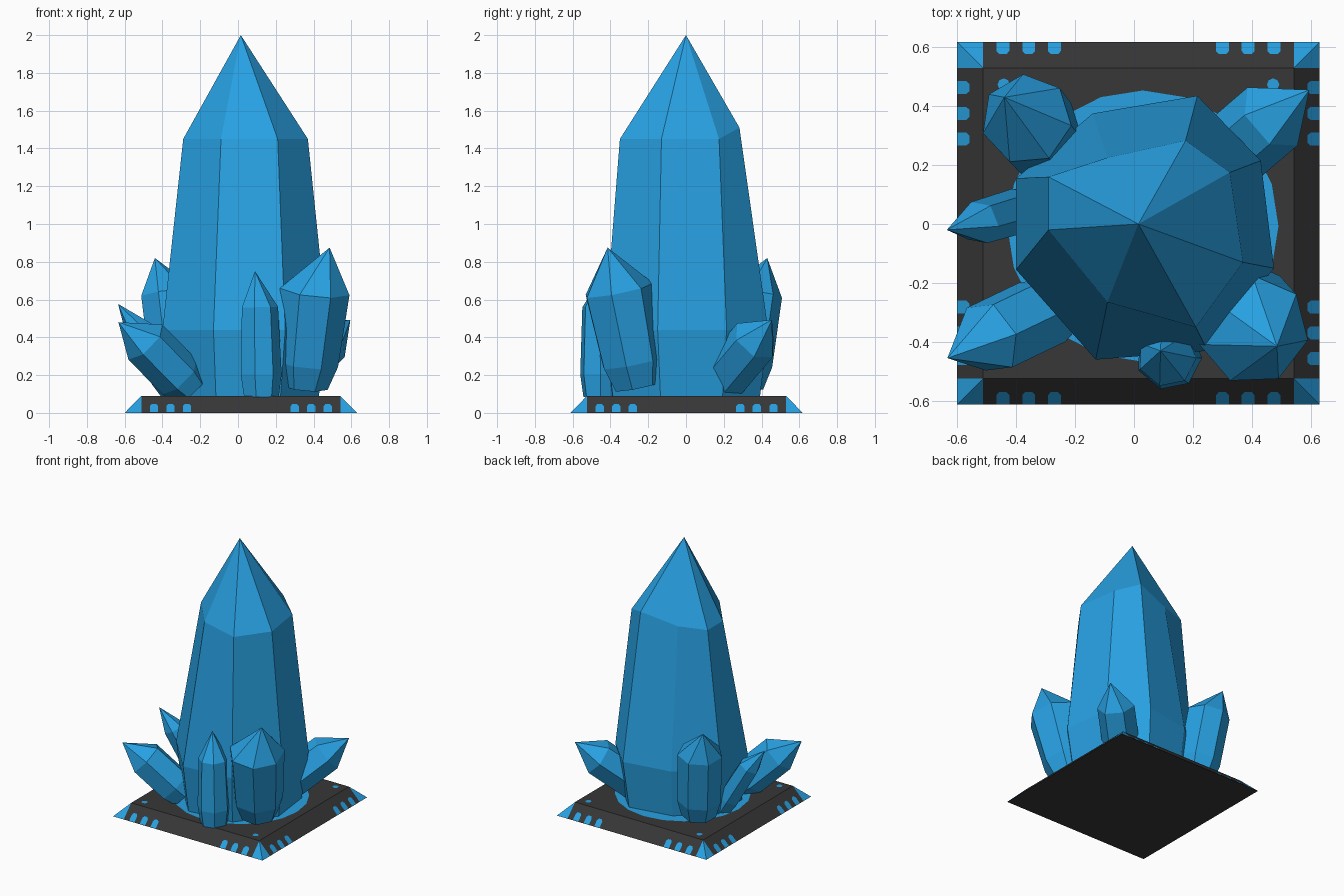
import bpy, bmesh, math
from mathutils import Vector, Matrix

if "Cube" in bpy.data.objects:
    bpy.data.objects.remove(bpy.data.objects["Cube"])


def material(name, rgb):
    m = bpy.data.materials.new(name)
    m.diffuse_color = (*rgb, 1)
    m.use_nodes = True
    m.node_tree.nodes["Principled BSDF"].inputs["Base Color"].default_value = m.diffuse_color
    return m


BLUE = material("crystal_blue", (0.021, 0.355, 0.76))
GREY = material("dark_stone", (0.038, 0.038, 0.038))


def finish(name, bm, mats, fix_normals=True):
    if fix_normals:
        bmesh.ops.recalc_face_normals(bm, faces=bm.faces[:])
    me = bpy.data.meshes.new(name)
    bm.to_mesh(me)
    bm.free()
    for m in mats:
        me.materials.append(m)
    ob = bpy.data.objects.new(name, me)
    bpy.context.collection.objects.link(ob)
    return ob


def loft(name, rings, tip):
    """Close a stack of rings with a flat bottom and a pointed top."""
    bm = bmesh.new()
    vs = [[bm.verts.new(p) for p in r] for r in rings]
    n = len(vs[0])
    bm.faces.new(vs[0])
    for a, b in zip(vs, vs[1:]):
        for i in range(n):
            j = (i + 1) % n
            bm.faces.new((a[i], a[j], b[j], b[i]))
    top = bm.verts.new(tip)
    for i in range(n):
        bm.faces.new((vs[-1][i], vs[-1][(i + 1) % n], top))
    return finish(name, bm, [BLUE])


def crystal(name, base, base_r, shoulder, shoulder_r, tip, sides=7, phase=0.0):
    base, shoulder = Vector(base), Vector(shoulder)
    q = (shoulder - base).to_track_quat('Z', 'Y')

    def ring(c, r):
        return [c + q @ Vector((r * math.cos(a), r * math.sin(a), 0))
                for a in (phase + math.tau * i / sides for i in range(sides))]
    belly = base.lerp(shoulder, 0.25)
    belly_r = base_r * 0.65 + shoulder_r * 0.35
    return loft(name, [ring(base, base_r * 0.8), ring(belly, belly_r),
                       ring(shoulder, shoulder_r)], tip)


# Main crystal: irregular eight-sided shaft
shoulder = [(0.175, 0.283, 1.51), (0.325, 0.175, 1.45), (0.37, -0.13, 1.45),
            (0.21, -0.35, 1.45), (-0.09, -0.265, 1.45), (-0.29, -0.02, 1.45),
            (-0.29, 0.16, 1.45), (-0.09, 0.225, 1.45)]
waist = [(0.215, 0.435), (0.43, 0.215), (0.475, -0.15), (0.25, -0.43),
         (-0.13, -0.46), (-0.4, -0.155), (-0.4, 0.155), (-0.14, 0.375)]
loft("main_crystal", [[(x * 0.9, y * 0.9, 0.085) for x, y in waist],
                      [(x, y, 0.44) for x, y in waist], shoulder],
     (0.015, 0, 2.0))

# Small crystals around the shaft
crystal("front_right_crystal", (0.35, -0.26, 0.14), 0.16,
        (0.405, -0.36, 0.65), 0.19, (0.485, -0.415, 0.875), 7, 0.2)
crystal("front_crystal", (0.12, -0.45, 0.085), 0.12,
        (0.112, -0.452, 0.56), 0.1, (0.09, -0.43, 0.75), 7, 0.4)
crystal("front_left_crystal", (-0.25, -0.27, 0.13), 0.13,
        (-0.49, -0.385, 0.375), 0.13, (-0.633, -0.455, 0.48), 6, 0.3)
crystal("left_crystal", (-0.34, 0.06, 0.1), 0.08,
        (-0.525, 0.005, 0.44), 0.075, (-0.635, -0.02, 0.577), 6, 0.1)
crystal("back_left_crystal", (-0.31, 0.29, 0.14), 0.15,
        (-0.365, 0.355, 0.63), 0.155, (-0.44, 0.43, 0.82), 7, 0.5)
crystal("back_right_crystal", (0.22, 0.15, 0.13), 0.13,
        (0.47, 0.365, 0.385), 0.13, (0.595, 0.455, 0.493), 6, 0.0)

# Base: bevelled slab with blue corner triangles
OUT, INN, H = 0.615, 0.527, 0.09
CENTRE = Matrix.Translation((0.015, 0.003, 0))
turns = [CENTRE @ Matrix.Rotation(k * math.pi / 2, 4, 'Z') for k in range(4)]
bm = bmesh.new()


def face(points, mat, m):
    f = bm.faces.new([bm.verts.new(m @ Vector(p)) for p in points])
    f.material_index = mat


for m in turns:
    a, b = (-OUT, -OUT, 0), (OUT, -OUT, 0)
    c, d = (INN, -INN, H), (-INN, -INN, H)
    e, f = (-INN, -OUT, 0), (INN, -OUT, 0)
    face((a, e, d), 1, m)
    face((e, f, c, d), 0, m)
    face((f, b, c), 1, m)
square = [(-1, -1), (1, -1), (1, 1), (-1, 1)]
face([(x * INN, y * INN, H) for x, y in square], 0, CENTRE)
face([(x * OUT, y * OUT, 0) for x, y in reversed(square)], 0, CENTRE)
bmesh.ops.remove_doubles(bm, verts=bm.verts[:], dist=1e-5)
finish("base", bm, [GREY, BLUE], False)

# Arched lights along the sloped rim
bm = bmesh.new()
arch = [(-0.022, 0.002), (0.022, 0.002), (0.022, 0.034), (0.012, 0.045),
        (-0.012, 0.045), (-0.022, 0.034)]
for m in turns:
    for u in (-0.46, -0.372, -0.285, 0.285, 0.372, 0.46):
        face([(u + x, -OUT + t * (OUT - INN) / H - 0.002, t + 0.002)
              for x, t in arch], 0, m)
finish("rim_lights", bm, [BLUE], False)

# Glowing disc and corner dots on the top of the base
bm = bmesh.new()


def disc(x, y, r, n):
    face([(x + r * math.cos(math.tau * i / n), y + r * math.sin(math.tau * i / n),
           H + 0.003) for i in range(n)], 0, CENTRE)


disc(0.015, -0.01, 0.46, 20)
for x, y in square:
    disc(x * 0.457, y * 0.47, 0.021, 8)
finish("top_glow", bm, [BLUE], False)
